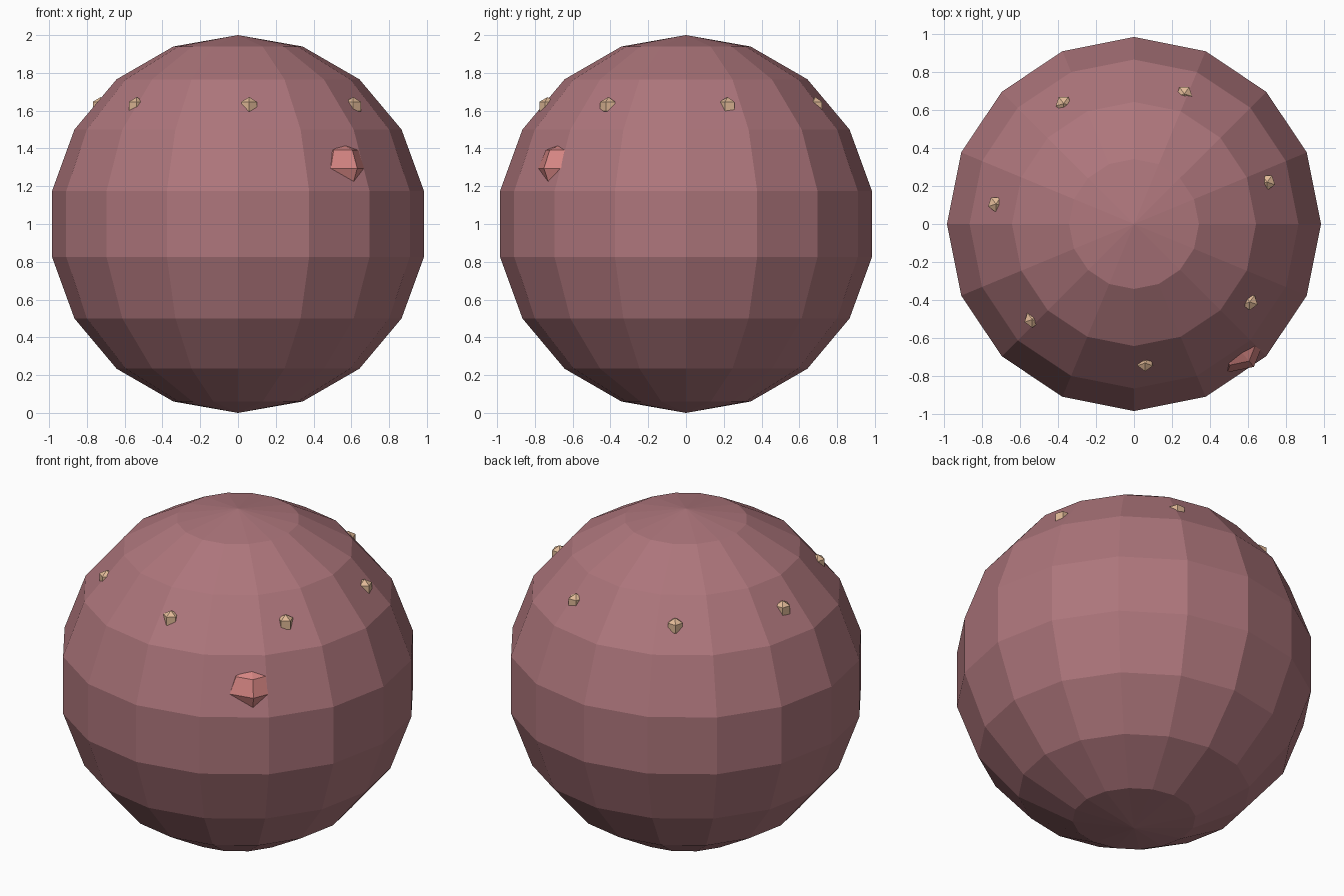
import bpy, bmesh, math
from math import sin, cos, pi, radians

if "Cube" in bpy.data.objects:
    bpy.data.objects.remove(bpy.data.objects["Cube"])


def material(name, rgb):
    m = bpy.data.materials.new(name)
    m.diffuse_color = (*rgb, 1)
    m.use_nodes = True
    m.node_tree.nodes["Principled BSDF"].inputs["Base Color"].default_value = m.diffuse_color
    return m


def ball(name, radius, segs, rings, centre, phase, mat, scale=(1, 1, 1), turn=0):
    """Flat-shaded latitude/longitude ball; phase sets the first meridian."""
    bm = bmesh.new()
    top = bm.verts.new((0, 0, radius * scale[2]))
    bottom = bm.verts.new((0, 0, -radius * scale[2]))
    loops = []
    for i in range(1, rings):
        a = pi * i / rings
        loops.append([bm.verts.new((
            radius * sin(a) * cos(phase + 2 * pi * j / segs) * scale[0],
            radius * sin(a) * sin(phase + 2 * pi * j / segs) * scale[1],
            radius * cos(a) * scale[2])) for j in range(segs)])
    for j in range(segs):
        k = (j + 1) % segs
        bm.faces.new((top, loops[0][j], loops[0][k]))
        bm.faces.new((bottom, loops[-1][k], loops[-1][j]))
        for a, b in zip(loops, loops[1:]):
            bm.faces.new((a[j], b[j], b[k], a[k]))
    mesh = bpy.data.meshes.new(name)
    bm.to_mesh(mesh)
    bm.free()
    mesh.materials.append(mat)
    ob = bpy.data.objects.new(name, mesh)
    ob.location = centre
    ob.rotation_euler.z = turn
    bpy.context.collection.objects.link(ob)
    return ob


skin = material("berry_skin", (0.42, 0.18, 0.2))
bump = material("bump_pink", (0.68, 0.24, 0.23))
seed = material("seed_tan", (0.75, 0.49, 0.31))

# Main round body
ball("body", 1.0, 16, 9, (0, 0, 1), 0, skin)

# Faceted bump on the front right, mostly sunk into the body
a = radians(-50)
ball("bump", 0.135, 6, 4, (0.847 * cos(a), 0.847 * sin(a), 1.295), 0, bump,
     scale=(1, 1.08, 1), turn=a)

# Ring of seven small seeds around the upper part
for i in range(7):
    a = radians(-85.4) + 2 * pi * i / 7
    ball(f"seed_{i + 1}", 0.05, 5, 3,
         (0.735 * cos(a), 0.735 * sin(a), 1.622), -pi / 2, seed)
